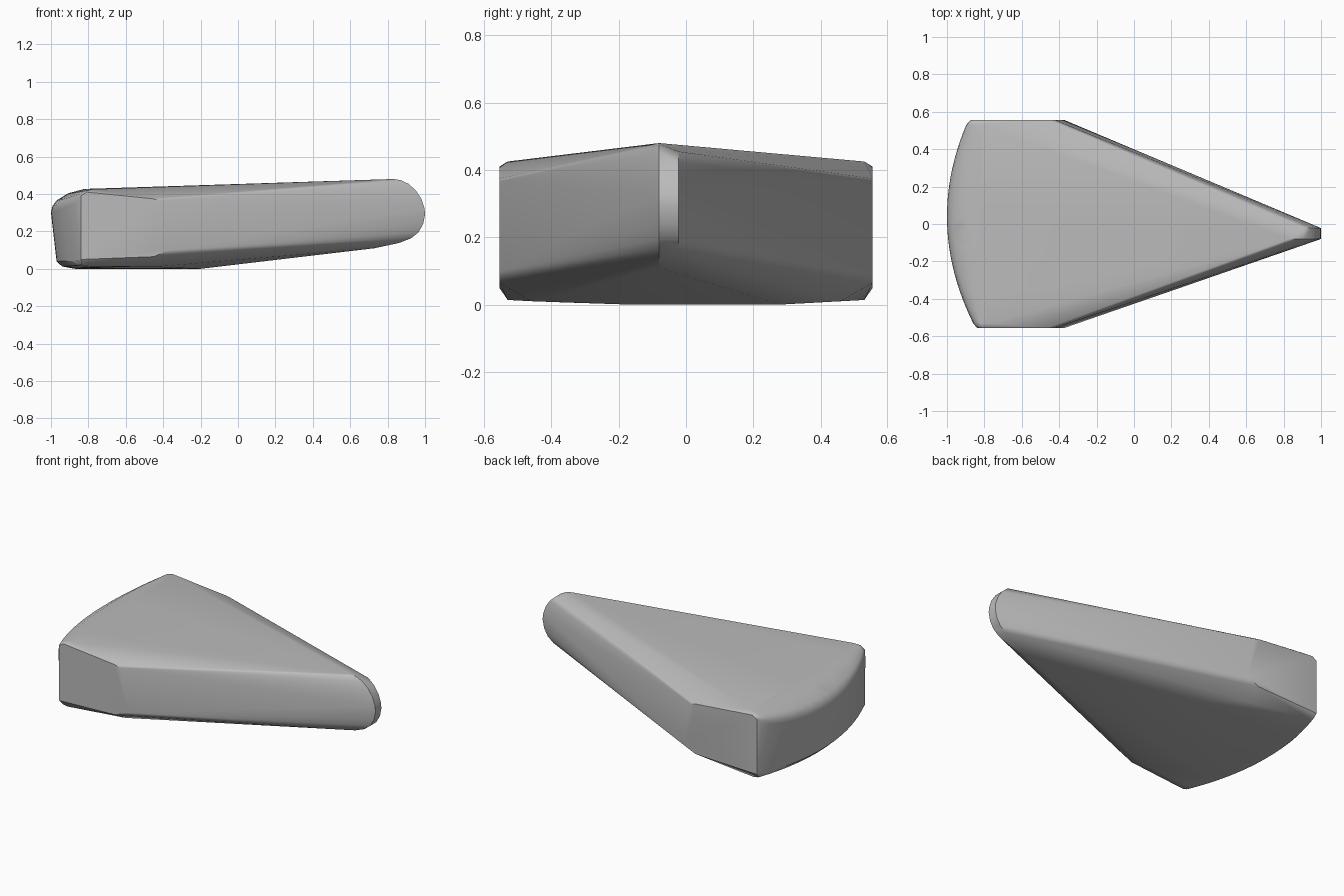
import bpy, bmesh, math

cube = bpy.data.objects.get("Cube")
if cube:
    bpy.data.objects.remove(cube, do_unlink=True)

grey = bpy.data.materials.new("plain grey")
grey.use_nodes = True
colour = (0.5, 0.5, 0.5, 1)
grey.diffuse_color = colour
grey.node_tree.nodes["Principled BSDF"].inputs["Base Color"].default_value = colour

HALF = 0.555
points = []

# Curved back: a rounded profile (inset, height at middle, height at corner) swept along an arc
back_profile = [(0.13, 0.0, 0.015), (0.06, 0.012, 0.022), (0.03, 0.04, 0.045),
                (0.0, 0.30, 0.36), (0.008, 0.335, 0.385), (0.03, 0.365, 0.402),
                (0.09, 0.402, 0.418), (0.18, 0.427, 0.425)]
STEPS = 24
for i in range(STEPS + 1):
    y = -0.53 + 1.06 * i / STEPS
    outline = -1 + 0.43 * (y - 0.04) ** 2
    t = (y / HALF) ** 2
    for inset, mid, corner in back_profile:
        points.append((outline + inset * (1 - 0.6 * t), y, mid + (corner - mid) * t))

for side in (-1, 1):
    # Flat upright cheek on each side
    back = -0.84 if side < 0 else -0.875
    for x, z in [(back, 0.05), (back, 0.39), (back + 0.03, 0.41),
                 (-0.46, 0.375), (-0.42, 0.365), (-0.45, 0.065), (-0.37, 0.10)]:
        points.append((x, side * HALF, z))
    # Underside edge
    points.append((-0.45, side * 0.46, 0.01))
points += [(-0.2, -0.17, 0), (-0.2, 0.28, 0)]

# Rounded nose: two matching arcs joined by a narrow band
nose = [(0.83, 0.48), (0.87, 0.474), (0.91, 0.455), (0.95, 0.42), (0.98, 0.375),
        (0.997, 0.325), (1.0, 0.29), (0.99, 0.24), (0.965, 0.195), (0.925, 0.163),
        (0.86, 0.138), (0.73, 0.11)]
for x, z in nose:
    points.append((x, -0.08, z))
    if x > 0.9:
        points.append((x, -0.022, z))

# Skin the sections into one solid
bm = bmesh.new()
for p in points:
    bm.verts.new(p)
result = bmesh.ops.convex_hull(bm, input=bm.verts)
unused = {g for g in result["geom_interior"] + result["geom_unused"]
          if isinstance(g, bmesh.types.BMVert)}
bmesh.ops.delete(bm, geom=list(unused), context="VERTS")
bmesh.ops.dissolve_limit(bm, angle_limit=math.radians(0.5), verts=bm.verts, edges=bm.edges)
bmesh.ops.recalc_face_normals(bm, faces=bm.faces)
mesh = bpy.data.meshes.new("wedge_body")
bm.to_mesh(mesh)
bm.free()
mesh.materials.append(grey)
body = bpy.data.objects.new("wedge_body", mesh)
bpy.context.collection.objects.link(body)

# Smooth shading with weighted normals
bpy.context.view_layer.objects.active = body
body.select_set(True)
bpy.ops.object.shade_smooth_by_angle(angle=math.radians(30))
weighted = body.modifiers.new("weighted_normals", "WEIGHTED_NORMAL")
weighted.keep_sharp = True
